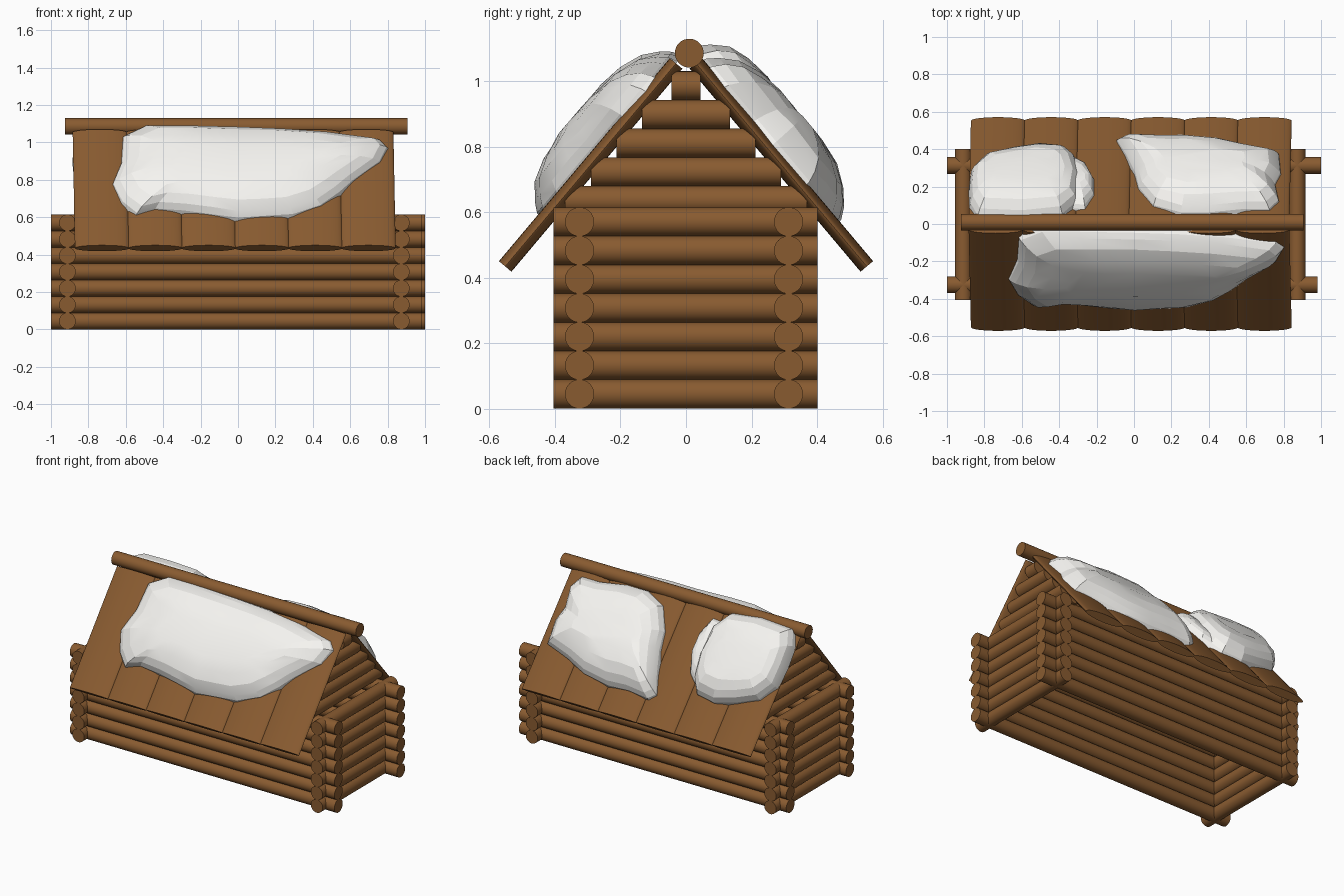
import bpy, bmesh, math, random
from mathutils import Vector, Matrix

if "Cube" in bpy.data.objects:
    bpy.data.objects.remove(bpy.data.objects["Cube"])

random.seed(4)


def material(name, color):
    m = bpy.data.materials.new(name)
    m.diffuse_color = (*color, 1)
    m.use_nodes = True
    m.node_tree.nodes["Principled BSDF"].inputs["Base Color"].default_value = m.diffuse_color
    return m


WOOD = material("wood", (0.25, 0.105, 0.03))
SNOW = material("snow", (0.92, 0.91, 0.88))

# Roof slope: eave point, and unit vectors up the slope and out of it (y, z)
EAVE_Y, EAVE_Z = 0.552, 0.434
UP, OUT = (-0.644, 0.765), (0.765, 0.644)


def on_roof(side, x, v, h):
    y = EAVE_Y + UP[0] * v + OUT[0] * h
    z = EAVE_Z + UP[1] * v + OUT[1] * h
    return Vector((x, side * y, z))


def finish(bm, name, mat, angle):
    bmesh.ops.recalc_face_normals(bm, faces=bm.faces)
    me = bpy.data.meshes.new(name)
    bm.to_mesh(me)
    bm.free()
    me.materials.append(mat)
    ob = bpy.data.objects.new(name, me)
    bpy.context.collection.objects.link(ob)
    bpy.ops.object.select_all(action='DESELECT')
    ob.select_set(True)
    bpy.context.view_layer.objects.active = ob
    bpy.ops.object.shade_smooth_by_angle(angle=math.radians(angle))
    return ob


def log(name, a, b, r, flat=None):
    """Round log from a to b; flat squashes it into a plank."""
    a, b = Vector(a), Vector(b)
    d = b - a
    z = d.normalized()
    x = Vector((1, 0, 0)) if abs(z.x) < 0.5 else Vector((0, 1, 0))
    y = z.cross(x)
    rot = Matrix((x, y, z)).transposed().to_4x4()
    mat = Matrix.Translation((a + b) / 2) @ rot @ Matrix.Diagonal((1, (flat or r) / r, 1, 1))
    bm = bmesh.new()
    bmesh.ops.create_cone(bm, cap_ends=True, segments=32, radius1=r, radius2=r,
                          depth=d.length, matrix=mat)
    return finish(bm, name, WOOD, 40)


# Log walls, crossing at the corners
R, PITCH = 0.0445, 0.0876
for i in range(7):
    z = R + i * PITCH
    log("front_wall_log", (-1, -0.325, z), (0.98, -0.325, z), R)
    log("back_wall_log", (-1, 0.313, z), (1, 0.313, z), R)
    for name, x in (("left_wall_log", -0.912), ("right_wall_log", 0.873)):
        log(name, (x, -0.405, z), (x, 0.402, z), R)

# Stepped gable logs, set in under the roof
for i, half in enumerate((0.37, 0.29, 0.212, 0.134, 0.044)):
    z = 0.635 + i * PITCH
    for name, x in (("left_gable_log", -0.82), ("right_gable_log", 0.78)):
        log(name, (x, -half, z), (x, half, z), R)

# Ridge pole
log("ridge_pole", (-0.925, 0.01, 1.085), (0.905, 0.01, 1.085), 0.044)

# Six wide, flattened planks on each slope
for name, s in (("front_roof_plank", -1), ("back_roof_plank", 1)):
    for i in range(6):
        x = -0.727 + i * 0.285
        log(name, on_roof(s, x, 0, 0), on_roof(s, x - 0.012, 0.81, 0), 0.145, flat=0.025)


def snow(name, side, outline, height, power):
    """Faceted dome over an outline given as (x, distance up the slope)."""
    n = len(outline)
    cx = sum(p[0] for p in outline) / n
    cv = (min(p[1] for p in outline) + max(p[1] for p in outline)) / 2
    bm = bmesh.new()
    rings = []
    for t in (1, 0.97, 0.9, 0.76, 0.55, 0.3):
        h = height * (1 - t ** power) ** 0.6
        tx = 0.35 + 0.65 * t  # the crown is a lengthwise ridge, not a point
        ring = []
        for x, v in outline:
            j = random.uniform(-0.004, 0.004) if t < 0.95 else 0
            ring.append(bm.verts.new(on_roof(side, cx + (x - cx) * tx, cv + (v - cv) * t, h + j)))
        rings.append(ring)
    for a, b in zip(rings, rings[1:]):
        for i in range(n):
            k = (i + 1) % n
            bm.faces.new((a[i], a[k], b[k], b[i]))
    bm.faces.new(rings[-1])
    bm.faces.new(rings[0][::-1])
    return finish(bm, name, SNOW, 12)


def from_front(pts):
    return [(x, min(0.84, (z - EAVE_Z - 0.02) / UP[1])) for x, z in pts]


def from_top(pts):
    return [(x, min(0.86, (EAVE_Y + 0.03 - y) / -UP[0])) for x, y in pts]


# Snow drifts lying on the roof
snow("front_snow", -1, from_front([
    (-0.62, 1.04), (-0.5, 1.1), (-0.3, 1.1), (0, 1.09), (0.25, 1.08), (0.5, 1.06),
    (0.77, 1.02), (0.81, 0.98), (0.77, 0.90), (0.63, 0.80), (0.55, 0.73), (0.45, 0.66),
    (0.3, 0.61), (0.15, 0.6), (0, 0.59), (-0.15, 0.61), (-0.3, 0.63), (-0.45, 0.64),
    (-0.55, 0.615), (-0.63, 0.68), (-0.68, 0.78), (-0.63, 0.9)]), 0.135, 3)
snow("back_snow_right", 1, from_top([
    (-0.1, 0.46), (-0.05, 0.485), (0.1, 0.475), (0.25, 0.48), (0.45, 0.46), (0.6, 0.42),
    (0.78, 0.385), (0.79, 0.28), (0.76, 0.22), (0.78, 0.13), (0.73, 0.08), (0.6, 0.08),
    (0.4, 0.06), (0.25, 0.06), (0.1, 0.1), (0.02, 0.2), (0, 0.28), (-0.05, 0.38)]), 0.145, 3)
snow("back_snow_left", 1, from_top([
    (-0.885, 0.2), (-0.875, 0.29), (-0.8, 0.36), (-0.65, 0.4), (-0.5, 0.425), (-0.36, 0.41),
    (-0.31, 0.36), (-0.28, 0.25), (-0.3, 0.12), (-0.38, 0.05), (-0.6, 0.03), (-0.84, 0.04),
    (-0.88, 0.11)]), 0.14, 4)
snow("back_snow_left_edge", 1, from_top([
    (-0.5, 0.34), (-0.33, 0.38), (-0.26, 0.34), (-0.21, 0.25), (-0.21, 0.16), (-0.26, 0.09),
    (-0.5, 0.11)]), 0.08, 3)
